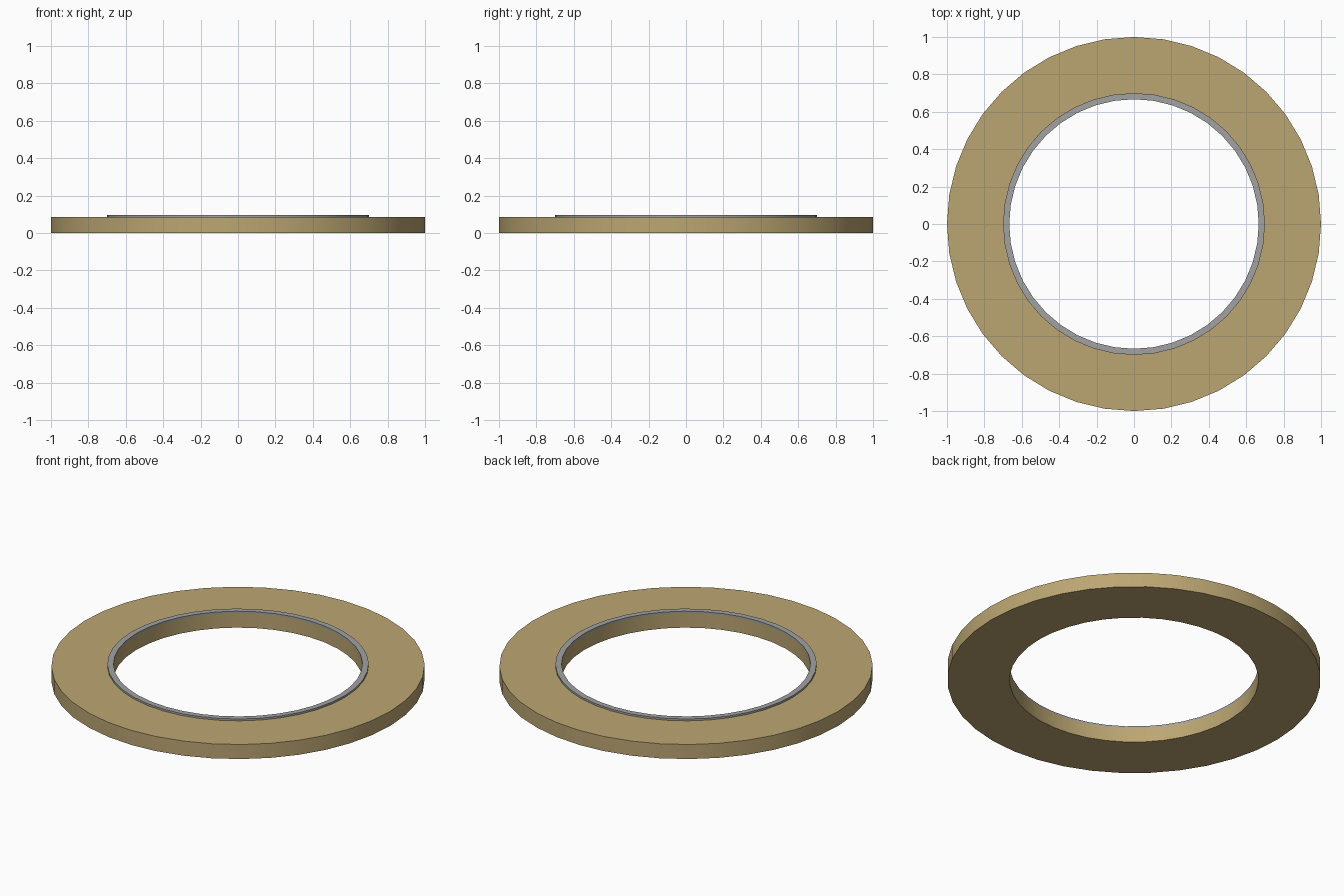
import bpy, bmesh
from math import cos, sin, pi, radians

if "Cube" in bpy.data.objects:
    bpy.data.objects.remove(bpy.data.objects["Cube"])

SIDES = 40


def material(name, rgb):
    mat = bpy.data.materials.new(name)
    mat.diffuse_color = (*rgb, 1)
    mat.use_nodes = True
    mat.node_tree.nodes["Principled BSDF"].inputs["Base Color"].default_value = mat.diffuse_color
    return mat


def flat_ring(name, r_in, r_out, z0, z1, mat):
    """Closed ring with a rectangular cross-section."""
    bm = bmesh.new()
    section = [(r_in, z0), (r_out, z0), (r_out, z1), (r_in, z1)]
    loops = [[bm.verts.new((r * cos(2 * pi * i / SIDES), r * sin(2 * pi * i / SIDES), z))
              for r, z in section] for i in range(SIDES)]
    for i in range(SIDES):
        a, b = loops[i], loops[(i + 1) % SIDES]
        for j in range(4):
            k = (j + 1) % 4
            bm.faces.new((a[j], b[j], b[k], a[k]))
    bmesh.ops.recalc_face_normals(bm, faces=bm.faces)
    mesh = bpy.data.meshes.new(name)
    bm.to_mesh(mesh)
    bm.free()
    mesh.materials.append(mat)
    obj = bpy.data.objects.new(name, mesh)
    bpy.context.collection.objects.link(obj)
    bpy.ops.object.select_all(action='DESELECT')
    obj.select_set(True)
    bpy.context.view_layer.objects.active = obj
    bpy.ops.object.shade_smooth_by_angle(angle=radians(30))
    return obj


# Wide tan base ring
flat_ring("base_ring", 0.667, 1.0, 0.0, 0.086, material("tan", (0.50, 0.38, 0.17)))

# Thin raised grey lip around the hole
flat_ring("inner_lip", 0.667, 0.70, 0.086, 0.097, material("grey", (0.36, 0.36, 0.37)))
